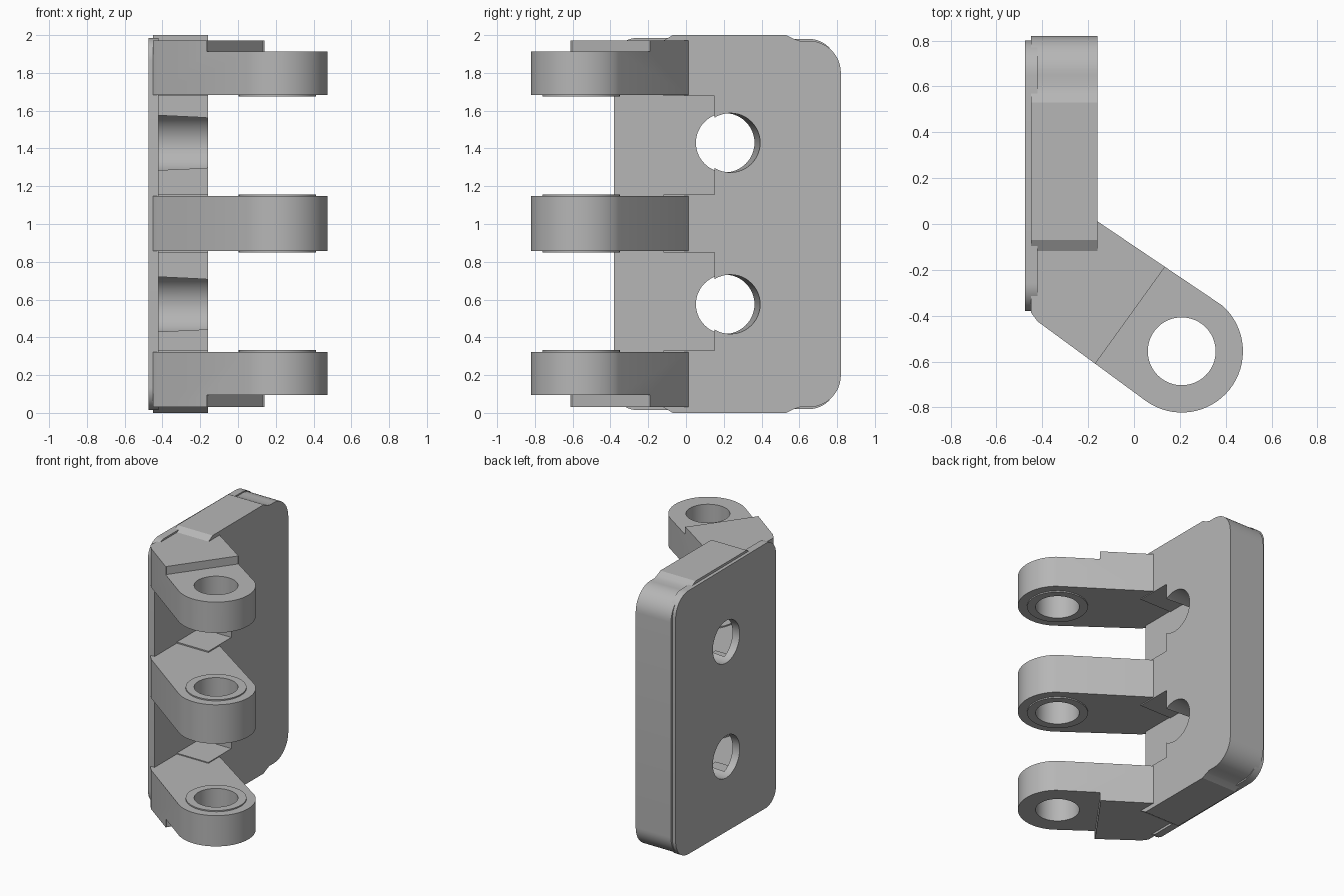
import bpy, bmesh, math
from mathutils import Vector, Matrix

default = bpy.data.objects.get("Cube")
if default:
    bpy.data.objects.remove(default, do_unlink=True)

grey = bpy.data.materials.new("light grey")
grey.use_nodes = True
colour = (0.47, 0.47, 0.47, 1)
grey.diffuse_color = colour
grey.node_tree.nodes["Principled BSDF"].inputs["Base Color"].default_value = colour


def arc(cx, cy, r, start, end, n=12):
    """Points of a circular arc, angles in degrees."""
    angles = [math.radians(start + (end - start) * i / n) for i in range(n + 1)]
    return [(cx + r * math.cos(a), cy + r * math.sin(a)) for a in angles]


def prism(name, outline, lo, hi, axis="z"):
    """Extrude an outline: (x, y) along z, or (y, z) along x."""
    place = (lambda p, h: (p[0], p[1], h)) if axis == "z" else (lambda p, h: (h, p[0], p[1]))
    bm = bmesh.new()
    face = bm.faces.new([bm.verts.new(place(p, lo)) for p in outline])
    top = bmesh.ops.extrude_face_region(bm, geom=[face])["geom"]
    shift = Vector(place((0, 0), hi - lo))
    bmesh.ops.translate(bm, verts=[v for v in top if isinstance(v, bmesh.types.BMVert)], vec=shift)
    bmesh.ops.recalc_face_normals(bm, faces=bm.faces)
    return to_object(name, bm)


def to_object(name, bm):
    mesh = bpy.data.meshes.new(name)
    bm.to_mesh(mesh)
    bm.free()
    mesh.materials.append(grey)
    obj = bpy.data.objects.new(name, mesh)
    bpy.context.collection.objects.link(obj)
    return obj


def rod(name, a, b, r):
    """Cylinder between two points."""
    a, b = Vector(a), Vector(b)
    bm = bmesh.new()
    turn = (b - a).to_track_quat("Z", "Y").to_matrix().to_4x4()
    bmesh.ops.create_cone(bm, cap_ends=True, segments=48, radius1=r, radius2=r,
                          depth=(b - a).length, matrix=Matrix.Translation((a + b) / 2) @ turn)
    return to_object(name, bm)


def box(name, x0, x1, y0, y1, z0, z1):
    return prism(name, [(x0, y0), (x1, y0), (x1, y1), (x0, y1)], z0, z1)


def cut(obj, cutters):
    """Subtract the cutters, bake the result and remove them."""
    for c in cutters:
        c.hide_render = True
        mod = obj.modifiers.new("cut", "BOOLEAN")
        mod.operation, mod.solver, mod.object = "DIFFERENCE", "EXACT", c
    graph = bpy.context.evaluated_depsgraph_get()
    mesh = bpy.data.meshes.new_from_object(obj.evaluated_get(graph))
    obj.modifiers.clear()
    obj.data = mesh
    for c in cutters:
        bpy.data.objects.remove(c, do_unlink=True)


def screw_holes():
    return [rod("hole_cutter", (-0.79, 0.175, z), (0.155, 0.265, z), 0.157)
            for z in (0.575, 1.43)]


# Thick plate: stepped outline, mirrored about mid height
upper = arc(0.65, 1.80, 0.17, 0, 90) + [(0.60, 1.97), (0.57, 1.98), (0.53, 2.0),
                                        (-0.07, 2.0), (-0.12, 1.97)]
lower = [(y, 2 - z) for y, z in reversed(upper)]
body = prism("plate_body", upper + lower, -0.45, -0.16, "x")
pockets = [box("pocket_cutter", -0.42, 0.2, -0.6, 0.15, z, z + 0.52) for z in (0.33, 1.157)]
cut(body, pockets + screw_holes())

# Thin back skin, slightly inset, reaching under the knuckles
skin_outline = (arc(0.65, 1.83, 0.15, 0, 90) + arc(-0.26, 1.865, 0.12, 90, 180)
                + arc(-0.26, 0.135, 0.12, 180, 270) + arc(0.65, 0.17, 0.15, 270, 360))
skin = prism("plate_skin", skin_outline, -0.475, -0.42, "x")
cut(skin, screw_holes())

# Knuckle arms with pin holes
px, py, R = 0.208, -0.555, 0.267
arm = ([(-0.45, -0.06), (-0.45, -0.385), (-0.42, -0.425)]
       + arc(px, py, R, -125, 48, 32) + [(-0.16, 0.012), (-0.2, 0.012)])
# Area beyond the shoulder line, where the outer arms are thinner
tip = [(-0.165, -0.604), (0.133, -0.19), (0.9, -0.2), (0.9, -1.2), (-0.165, -1.2)]


def knuckle(name, lo, hi, step=None, pads=()):
    obj = prism(name, arm, lo, hi)
    cutters = [rod("pin_cutter", (px, py, lo - 0.1), (px, py, hi + 0.1), 0.148)]
    if step:
        cutters.append(prism("step_cutter", tip, *step))
    cut(obj, cutters)
    for z in pads:
        pad = rod(name + "_bearing_ring", (px, py, z - 0.009), (px, py, z + 0.009), 0.205)
        cut(pad, [rod("pin_cutter", (px, py, z - 0.1), (px, py, z + 0.1), 0.148)])


knuckle("top_knuckle", 1.683, 1.972, step=(1.912, 2.2), pads=[1.683])
knuckle("middle_knuckle", 0.858, 1.148, pads=[0.858, 1.148])
knuckle("bottom_knuckle", 0.032, 0.323, step=(-0.2, 0.094), pads=[0.323])

# Smooth round walls, keep edges crisp
bpy.ops.object.select_all(action="DESELECT")
for obj in bpy.context.scene.objects:
    if obj.type == "MESH" and obj.data.materials and obj.data.materials[0] == grey:
        obj.select_set(True)
        bpy.context.view_layer.objects.active = obj
bpy.ops.object.shade_smooth_by_angle(angle=math.radians(25))
